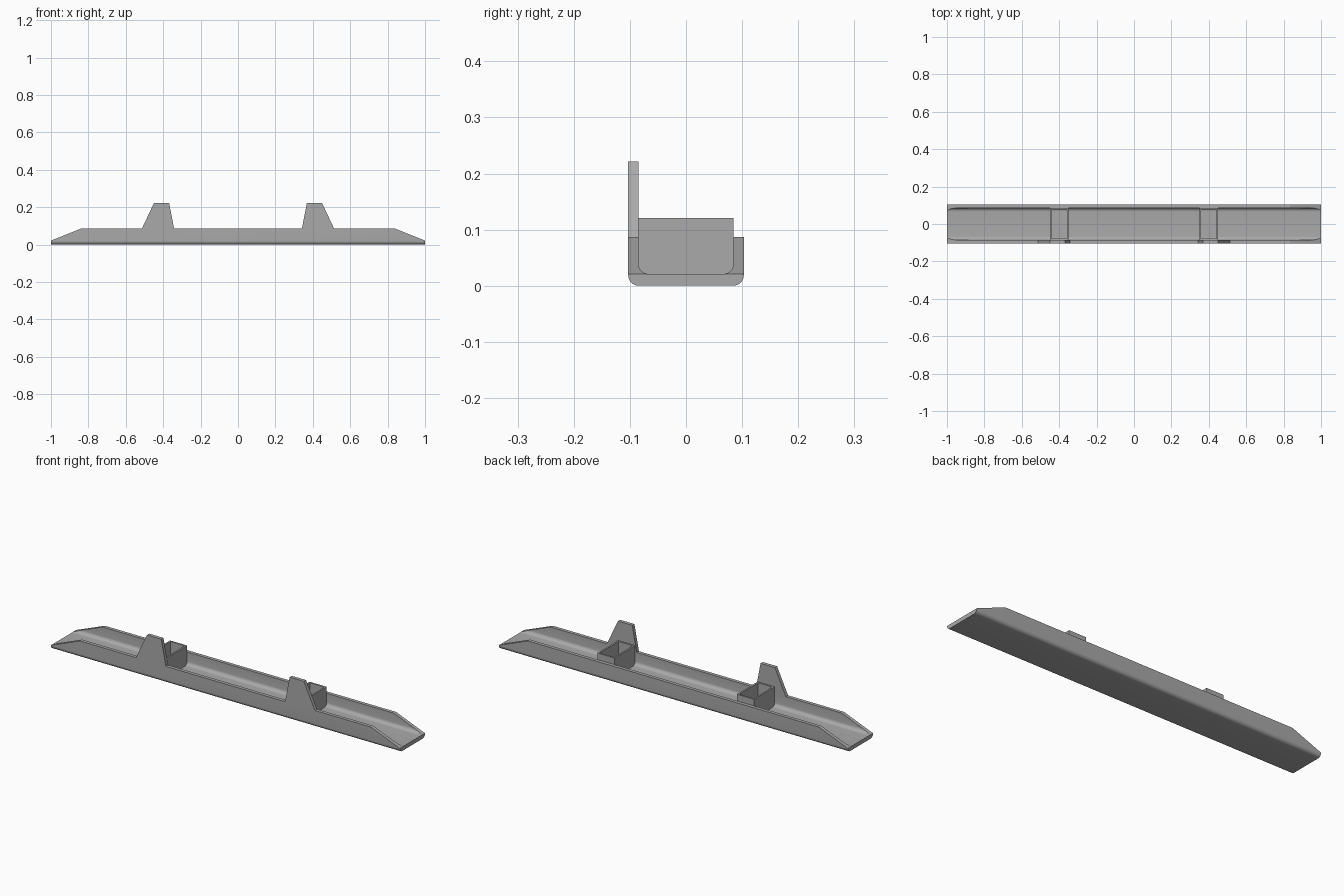
import bpy, bmesh, math
from mathutils import Vector

if "Cube" in bpy.data.objects:
    bpy.data.objects.remove(bpy.data.objects["Cube"])

grey = bpy.data.materials.new("matte grey")
grey.use_nodes = True
colour = (0.4, 0.4, 0.4, 1)
grey.diffuse_color = colour
grey.node_tree.nodes["Principled BSDF"].inputs["Base Color"].default_value = colour

HALF_W, WALL, FLOOR, RIM, TAB = 0.103, 0.018, 0.021, 0.087, 0.221
BOX_TOP, BOX_WALL = 0.121, 0.012


def add_object(name, bm):
    bmesh.ops.recalc_face_normals(bm, faces=bm.faces)
    mesh = bpy.data.meshes.new(name)
    bm.to_mesh(mesh)
    bm.free()
    mesh.materials.append(grey)
    obj = bpy.data.objects.new(name, mesh)
    bpy.context.collection.objects.link(obj)
    return obj


def prism(name, points, offset):
    """Extrude a closed outline along the offset vector."""
    bm = bmesh.new()
    face = bm.faces.new([bm.verts.new(p) for p in points])
    result = bmesh.ops.extrude_face_region(bm, geom=[face], use_keep_orig=True)
    verts = [v for v in result["geom"] if isinstance(v, bmesh.types.BMVert)]
    bmesh.ops.translate(bm, verts=verts, vec=Vector(offset))
    return add_object(name, bm)


def corner(y, z, radius, start, end, steps=8):
    """Arc in the cross-section, angles in degrees."""
    angles = [math.radians(start + (end - start) * i / steps) for i in range(steps + 1)]
    return [(y + radius * math.cos(a), z + radius * math.sin(a)) for a in angles]


# Channel cross-section: tall front wall, low back wall, rounded corners
r = 0.019
inner = HALF_W - WALL
section = [(-HALF_W, TAB + 0.1)]
section += corner(-HALF_W + r, r, r, 180, 270)
section += corner(HALF_W - r, r, r, 270, 360)
section += [(HALF_W, RIM + 0.1), (inner, RIM + 0.1)]
section += corner(inner - r, FLOOR + r, r, 0, -90)
section += corner(-inner + r, FLOOR + r, r, -90, -180)
section += [(-inner, TAB + 0.1)]
channel = prism("channel", [(-1.1, y, z) for y, z in section], (2.2, 0, 0))

# Side silhouettes trim each wall: sloped ends, tabs on the front only
half = [(1, -0.1), (1, FLOOR), (0.835, RIM)]
tab = [(0.513, RIM), (0.45, TAB), (0.368, TAB), (0.342, RIM)]


def silhouette(name, right, y, depth):
    outline = right + [(-x, z) for x, z in reversed(right)]
    return prism(name, [(x, y, z) for x, z in outline], (0, depth, 0))


front = silhouette("front_trim", half + tab, -0.2, 0.2)
back = silhouette("back_trim", half, -0.01, 0.3)


def boolean(target, tool, operation):
    mod = target.modifiers.new("trim", "BOOLEAN")
    mod.operation, mod.object, mod.solver = operation, tool, "EXACT"
    bpy.context.view_layer.objects.active = target
    bpy.ops.object.modifier_apply(modifier=mod.name)
    bpy.data.objects.remove(tool)


boolean(front, back, "UNION")
boolean(channel, front, "INTERSECT")

# Round only the channel corners, keep the cut edges sharp
bpy.ops.object.select_all(action="DESELECT")
channel.select_set(True)
bpy.context.view_layer.objects.active = channel
bpy.ops.object.shade_smooth_by_angle(angle=math.radians(20))

# Open-topped sockets standing in the channel
for side, name in ((-1, "right_socket"), (1, "left_socket")):
    bm = bmesh.new()
    bmesh.ops.create_cube(bm, size=1)
    bottom = 0.01
    bmesh.ops.scale(bm, verts=bm.verts, vec=(0.098, 2 * inner, BOX_TOP - bottom))
    bmesh.ops.translate(bm, verts=bm.verts, vec=(side * 0.4, 0, (BOX_TOP + bottom) / 2))
    top = max(bm.faces, key=lambda f: f.calc_center_median().z)
    bmesh.ops.inset_region(bm, faces=[top], thickness=BOX_WALL)
    hole = bmesh.ops.extrude_face_region(bm, geom=[top])
    bmesh.ops.delete(bm, geom=[top], context="FACES_ONLY") if top.is_valid else None
    for v in (g for g in hole["geom"] if isinstance(g, bmesh.types.BMVert)):
        v.co.z = FLOOR + 0.001
    add_object(name, bm)
